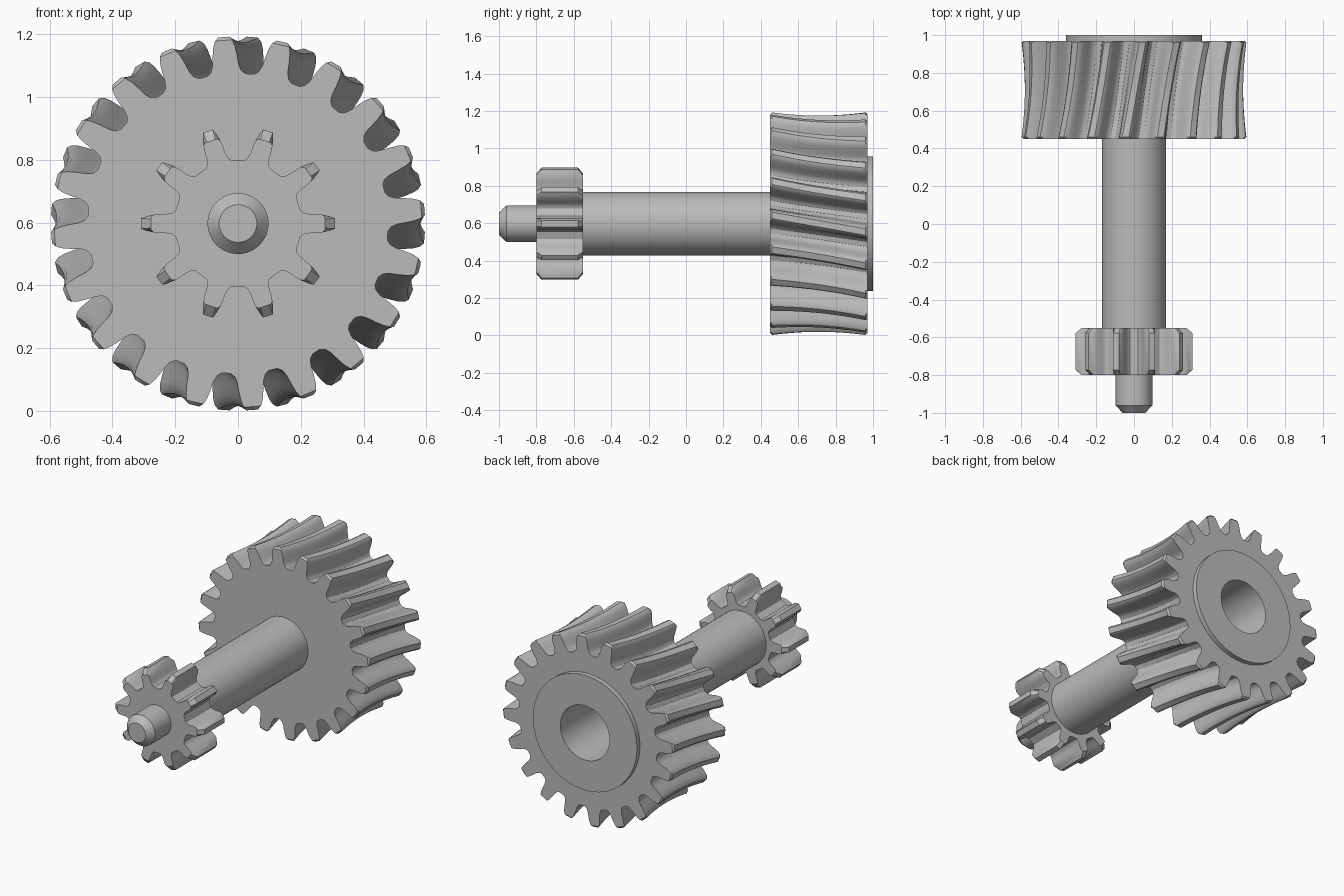
import bpy, bmesh, math
from math import radians, cos, sin, pi

cube = bpy.data.objects.get("Cube")
if cube:
    bpy.data.objects.remove(cube, do_unlink=True)

AXIS_Z = 0.597

steel = bpy.data.materials.new("steel_grey")
steel.use_nodes = True
GREY = (0.5, 0.5, 0.5, 1)
steel.diffuse_color = GREY
steel.node_tree.nodes["Principled BSDF"].inputs["Base Color"].default_value = GREY


def loft(name, rings):
    """Skin equal-length rings of (x, y, z) points and cap both ends."""
    bm = bmesh.new()
    loops = [[bm.verts.new(p) for p in ring] for ring in rings]
    n = len(loops[0])
    for a, b in zip(loops, loops[1:]):
        for i in range(n):
            j = (i + 1) % n
            bm.faces.new((a[i], a[j], b[j], b[i]))
    bm.faces.new(loops[0])
    bm.faces.new(loops[-1])
    bmesh.ops.recalc_face_normals(bm, faces=bm.faces)
    mesh = bpy.data.meshes.new(name)
    bm.to_mesh(mesh)
    bm.free()
    mesh.materials.append(steel)
    obj = bpy.data.objects.new(name, mesh)
    bpy.context.collection.objects.link(obj)
    bpy.ops.object.select_all(action='DESELECT')
    obj.select_set(True)
    bpy.context.view_layer.objects.active = obj
    bpy.ops.object.shade_smooth_by_angle(angle=radians(32))
    return obj


def ring(points, y):
    return [(r * cos(a), y, AXIS_Z + r * sin(a)) for r, a in points]


def gear(name, teeth, flank, slices):
    """flank: (degrees from tooth centre, radius), tip to root.
    slices: (y, radius offset, twist in degrees, largest radius)."""
    tooth = [(-a, r) for a, r in reversed(flank)] + flank
    outline = [(r, radians(a + 360 * t / teeth)) for t in range(teeth) for a, r in tooth]
    return loft(name, [ring([(min(r + dr, top), a + radians(twist)) for r, a in outline], y)
                       for y, dr, twist, top in slices])


def turned(name, profile, sides=64):
    """Round part along the y axis from (y, radius) pairs."""
    return loft(name, [ring([(r, 2 * pi * i / sides) for i in range(sides)], y)
                       for y, r in profile])


# Shaft and chamfered journal
turned("shaft", [(-0.79, 0.17), (0.46, 0.17)])
turned("journal", [(-1, 0.06), (-0.96, 0.097), (-0.78, 0.097)])

# Small straight gear with chamfered tooth ends
gear("pinion", 10,
     [(3, 0.31), (4.3, 0.295), (6, 0.27), (7, 0.25), (7.7, 0.23), (9.2, 0.212), (12, 0.203)],
     [(-0.8, 0, 0, 0.16), (-0.8, 0, 0, 0.277), (-0.772, 0, 0, 1),
      (-0.578, 0, 0, 1), (-0.55, 0, 0, 0.277), (-0.55, 0, 0, 0.16)])

# Throated helical wheel: the face dips towards its middle, the teeth twist
FRONT, BACK, STEPS = 0.45, 0.97, 16
wheel = [(FRONT, 0, 4.5, 0.16), (FRONT, 0, 4.5, 0.585)]
for i in range(STEPS + 1):
    t = 0.02 + 0.96 * i / STEPS
    dip = -0.019 * (1 - (2 * t - 1) ** 2)
    wheel.append((FRONT + (BACK - FRONT) * t, dip, 4.5 - 9 * t, 1))
wheel.append((BACK, 0, -4.5, 0.585))
# Rear hub and blind bore continue the same skin
wheel += [(BACK, 0, -4.5, 0.36), (1, 0, -4.5, 0.36), (1, 0, -4.5, 0.17), (0.47, 0, -4.5, 0.17)]
gear("helical_wheel", 20,
     [(1.7, 0.597), (2.7, 0.588), (3.5, 0.565), (4.2, 0.535), (4.7, 0.508), (5.7, 0.488), (7.4, 0.478)],
     wheel)
